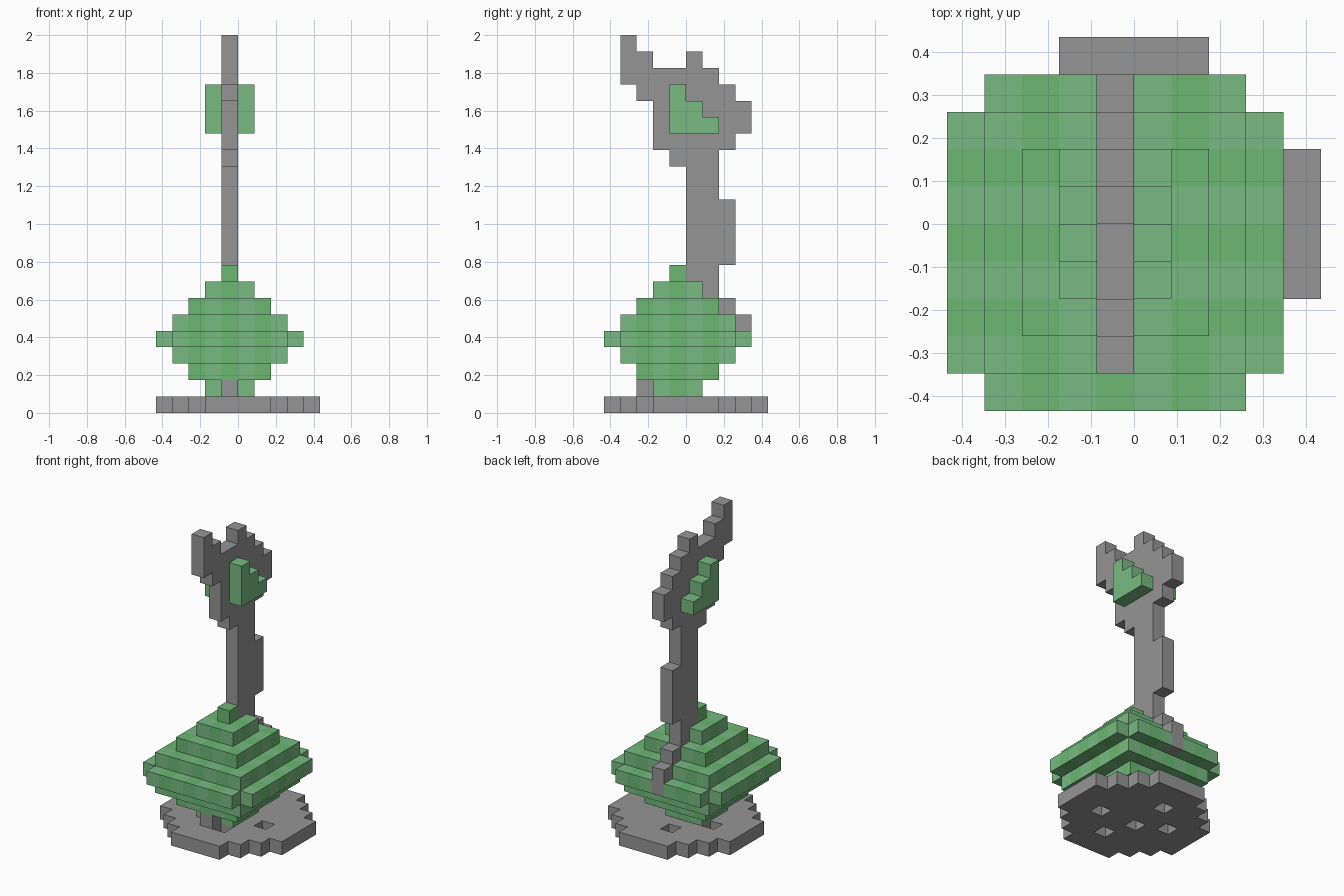
import bpy, bmesh
from mathutils import Vector

cube = bpy.data.objects.get("Cube")
if cube:
    bpy.data.objects.remove(cube, do_unlink=True)

U = 2 / 23  # edge length of one block


def material(name, rgb):
    m = bpy.data.materials.new(name)
    m.use_nodes = True
    m.diffuse_color = (*rgb, 1)
    bsdf = next(n for n in m.node_tree.nodes if n.type == 'BSDF_PRINCIPLED')
    bsdf.inputs["Base Color"].default_value = (*rgb, 1)
    bsdf.inputs["Roughness"].default_value = 0.9
    return m


grey = material("stone grey", (0.30, 0.30, 0.30))
light_green = material("light green", (0.19, 0.49, 0.225))
dark_green = material("mid green", (0.145, 0.475, 0.17))

# Base: stepped disc, one block thick, pierced by a few holes
half_widths = [5, 5, 4, 3, 2]
base = set()
for y in range(-5, 5):
    h = half_widths[y if y >= 0 else -1 - y]
    base |= {(x, y, 0) for x in range(-h, h)}
base -= {(2, -1, 0), (-1, 2, 0), (0, -3, 0), (-3, 0, 0), (-1, -1, 0)}

# Neck, head and tail: one block thick; rows of (z, first y, last y)
rows = [(22, -4, -4), (21, -4, -3), (21, 0, 0), (20, -4, 1), (19, -3, 2),
        (18, -2, 3), (17, -2, 3), (16, -2, 2), (15, -1, 1)]
rows += [(z, 0, 1) for z in (14, 13, 8, 7)]
rows += [(z, 0, 2) for z in range(9, 13)]
rows += [(6, 2, 2), (5, 3, 3), (4, 3, 3)]
neck = {(-1, y, z) for z, a, b in rows for y in range(a, b + 1)}
peg = {(-1, -3, 1)}

# Gem body: square layers growing then shrinking, widest layer without corners
gem = set()
for z in range(1, 9):
    r = z if z <= 4 else 8 - z
    for x in range(-r, r + 1):
        for y in range(-r, r + 1):
            if not (r == 4 and abs(x) == 4 and abs(y) == 4):
                gem.add((x - 1, y - 1, z))
gem -= neck | peg

# Head plates: stepped block on each side of the head
plate_rows = [(19, -1, -1), (18, -1, 0), (17, -1, 1)]


def plate(x):
    return {(x, y, z) for z, a, b in plate_rows for y in range(a, b + 1)}


parts = {
    "base": (base, [grey]),
    "neck_and_head": (neck, [grey]),
    "front_peg": (peg, [grey]),
    "gem_body": (gem, [dark_green, light_green]),
    "left_head_plate": (plate(0), [light_green]),
    "right_head_plate": (plate(-2), [light_green]),
}
solid = set().union(*(cells for cells, _ in parts.values()))


def build(name, cells, mats):
    """Make the outer skin of a set of blocks, alternating its materials."""
    bm = bmesh.new()
    for c in sorted(cells):
        for axis in range(3):
            for s in (-1, 1):
                n = [0, 0, 0]
                n[axis] = s
                if tuple(c[i] + n[i] for i in range(3)) in solid:
                    continue
                mid = Vector(c) + Vector((.5, .5, .5)) + Vector(n) * .5
                a, b = Vector((0, 0, 0)), Vector((0, 0, 0))
                a[(axis + 1) % 3] = .5
                b[(axis + 2) % 3] = .5 * s
                f = bm.faces.new([bm.verts.new((mid + p) * U)
                                  for p in (-a - b, a - b, a + b, -a + b)])
                f.material_index = sum(c) % len(mats)
    bmesh.ops.remove_doubles(bm, verts=bm.verts, dist=1e-4)
    mesh = bpy.data.meshes.new(name)
    bm.to_mesh(mesh)
    bm.free()
    for m in mats:
        mesh.materials.append(m)
    obj = bpy.data.objects.new(name, mesh)
    bpy.context.collection.objects.link(obj)


for part_name, (part_cells, part_mats) in parts.items():
    build(part_name, part_cells, part_mats)
